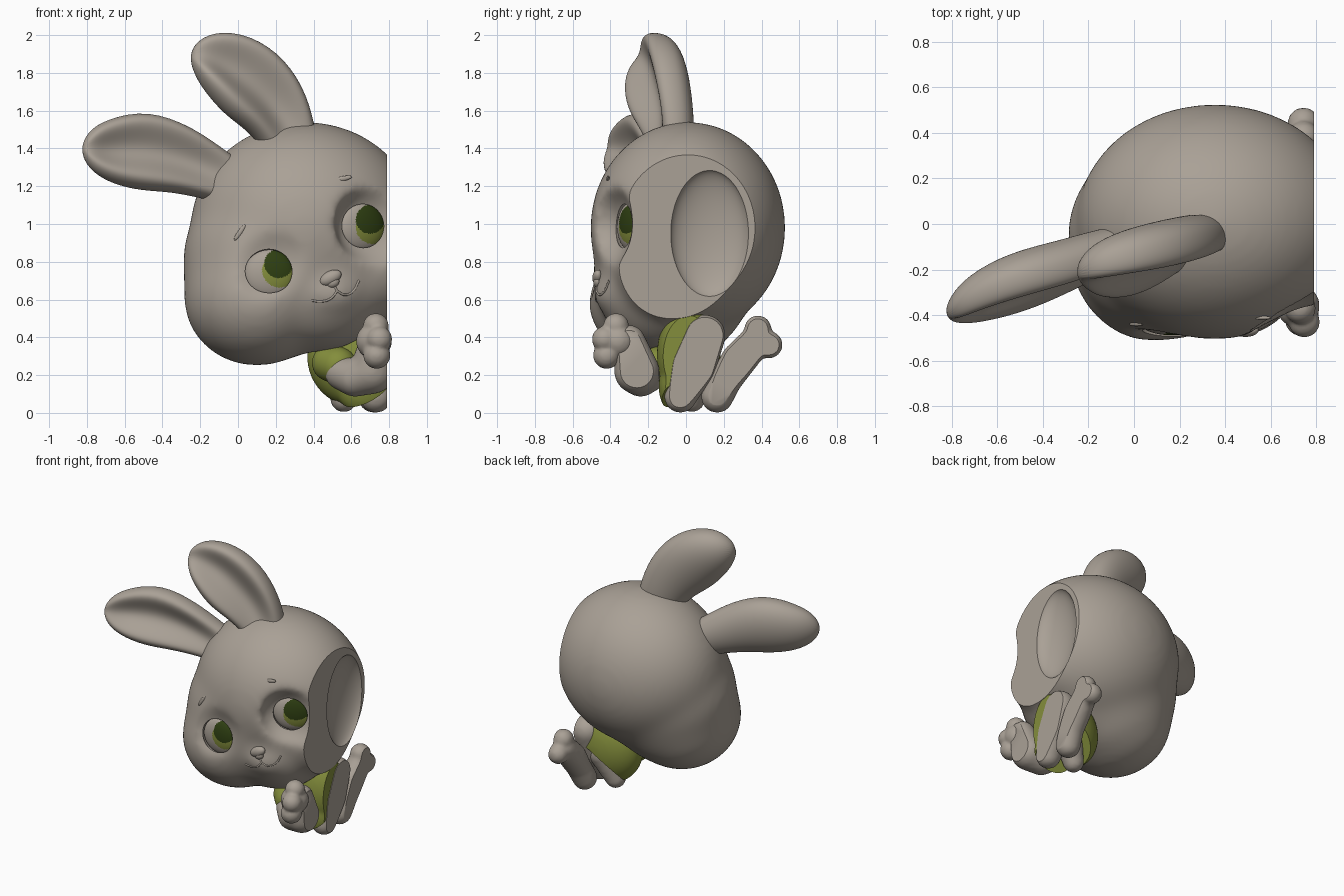
import bpy, bmesh, math
from mathutils import Vector, Matrix

if "Cube" in bpy.data.objects:
    bpy.data.objects.remove(bpy.data.objects["Cube"])

CUT = 0.79                      # the whole figure is sliced flat at this x


def material(name, rgb):
    m = bpy.data.materials.new(name)
    m.diffuse_color = (*rgb, 1)
    m.use_nodes = True
    m.node_tree.nodes["Principled BSDF"].inputs["Base Color"].default_value = m.diffuse_color
    return m


FUR = material("warm grey", (0.40, 0.355, 0.305))
VEST = material("olive green", (0.23, 0.27, 0.045))
PUPIL = material("dark green", (0.028, 0.05, 0.006))


def to_object(name, bm, *mats):
    me = bpy.data.meshes.new(name)
    bm.to_mesh(me)
    bm.free()
    ob = bpy.data.objects.new(name, me)
    bpy.context.collection.objects.link(ob)
    for m in mats:
        me.materials.append(m)
    return ob


def bake(ob):
    """Apply all modifiers."""
    bpy.context.view_layer.update()
    me = bpy.data.meshes.new_from_object(ob.evaluated_get(bpy.context.evaluated_depsgraph_get()))
    ob.modifiers.clear()
    ob.data = me


def shade(ob):
    bpy.ops.object.select_all(action='DESELECT')
    ob.select_set(True)
    bpy.context.view_layer.objects.active = ob
    bpy.ops.object.shade_smooth_by_angle(angle=math.radians(40))


def add_ball(bm, centre, radii, rot=None, sub=4):
    r = radii if isinstance(radii, tuple) else (radii,) * 3
    bmesh.ops.create_icosphere(bm, subdivisions=sub, radius=1,
                               matrix=Matrix.LocRotScale(Vector(centre), rot, Vector(r)))


def slice_off(ob, point=(CUT, 0, 0), normal=(1, 0, 0)):
    """Cut away the side the normal points to and close the hole."""
    bm = bmesh.new()
    bm.from_mesh(ob.data)
    bmesh.ops.bisect_plane(bm, geom=bm.verts[:] + bm.edges[:] + bm.faces[:], dist=1e-5,
                           plane_co=point, plane_no=normal, clear_outer=True)
    edges = [e for e in bm.edges if e.is_boundary]
    if edges:
        bmesh.ops.holes_fill(bm, edges=edges)
    bm.to_mesh(ob.data)
    bm.free()


def melt(ob, voxel, smooth):
    m = ob.modifiers.new("melt", 'REMESH')
    m.mode, m.voxel_size = 'VOXEL', voxel
    s = ob.modifiers.new("soften", 'SMOOTH')
    s.factor, s.iterations = 0.5, smooth
    bake(ob)


def blob(name, balls, mat, voxel=0.014, smooth=6):
    """Melt overlapping balls into one smooth skin."""
    bm = bmesh.new()
    for c, r in balls:
        add_ball(bm, c, r)
    ob = to_object(name, bm, mat)
    melt(ob, voxel, smooth)
    return ob


def limb(name, path, mat=FUR, extra=()):
    """Chain of (x, y, z, radius) points filled in as a smooth limb."""
    balls = list(extra)
    for a, b in zip(path, path[1:]):
        for i in range(7):
            p = Vector(a).lerp(Vector(b), i / 6)
            balls.append((p[:3], p[3]))
    ob = blob(name, balls, mat)
    slice_off(ob)
    shade(ob)


def ear(name, path, roll):
    """Loft along (x, y, z, half width, half depth) with a hollow front."""
    bm = bmesh.new()
    rings, n = [], 32
    for i, p in enumerate(path):
        a, b = path[max(i - 1, 0)], path[min(i + 1, len(path) - 1)]
        t = (Vector(b[:3]) - Vector(a[:3])).normalized()
        w = t.cross(Vector((0, 1, 0))).normalized()
        if w.z < 0:
            w.negate()
        front = t.cross(w).normalized()
        if front.y > 0:
            front.negate()
        c, s = math.cos(roll), math.sin(roll)
        w, front = w * c - front * s, front * c + w * s
        h = min(1, 1.6 * math.sin(math.pi * i / (len(path) - 1)) ** 1.5)
        ring = []
        for k in range(n):
            c, s = math.cos(2 * math.pi * k / n), math.sin(2 * math.pi * k / n)
            if s > 0:
                s = (1 - h) * s + h * (1.25 * s - 1.15 * s ** 5)
            ring.append(bm.verts.new(Vector(p[:3]) + w * (p[3] * c) + front * (p[4] * s)))
        rings.append(ring)
    for r, q in zip(rings, rings[1:]):
        for k in range(n):
            bm.faces.new((r[k], r[(k + 1) % n], q[(k + 1) % n], q[k]))
    bm.faces.new(rings[0])
    bm.faces.new(rings[-1])
    bmesh.ops.recalc_face_normals(bm, faces=bm.faces[:])
    ob = to_object(name, bm, FUR)
    ob.modifiers.new("smooth", 'SUBSURF').levels = 2
    bake(ob)
    shade(ob)


def carve(ob, centre, radii, rot=None):
    bm = bmesh.new()
    add_ball(bm, centre, radii, rot, 5)
    cutter = to_object("cutter", bm, FUR)
    m = ob.modifiers.new("carve", 'BOOLEAN')
    m.operation, m.solver, m.object = 'DIFFERENCE', 'EXACT', cutter
    bake(ob)
    bpy.data.objects.remove(cutter)


# Head: skull, cheeks, chin and muzzle melted together, with shallow eye hollows
head = blob("head", [((0.355, 0.01, 0.98), (0.61, 0.52, 0.565)),
                     ((0.22, -0.05, 0.81), (0.515, 0.46, 0.485)),
                     ((0.16, -0.08, 0.70), (0.45, 0.435, 0.43)),
                     ((0.10, -0.11, 0.61), (0.39, 0.415, 0.365)),
                     ((0.42, -0.13, 0.66), (0.38, 0.34, 0.34)),
                     ((0.70, -0.06, 0.80), (0.33, 0.32, 0.32)),
                     ((0.48, -0.33, 0.63), (0.19, 0.17, 0.12))], FUR, 0.022, 40)
carve(head, (0.15, -0.57, 0.80), (0.25, 0.12, 0.22))
carve(head, (0.82, -0.44, 1.00), (0.31, 0.16, 0.24))
melt(head, 0.02, 24)


def surface(x, z):
    """Point on the face, seen from the front."""
    bpy.context.view_layer.update()
    return head.ray_cast(Vector((x, -2, z)), Vector((0, 1, 0)))[1]


# Face features placed on the uncut head
eyes = [("left_eye", surface(0.165, 0.735), Vector((0, -1, 0)), (0.22, 0.755), (0.215, 0.79)),
        ("right_eye", surface(0.665, 0.985), Vector((0.47, -0.88, 0)), (0.715, 0.985), (0.70, 1.025))]

for name, x, z, radii, turn in [("nose", 0.49, 0.715, (0.062, 0.03, 0.036), -27),
                                ("nose_tip", 0.503, 0.692, (0.035, 0.022, 0.028), -27),
                                ("left_brow", 0.01, 0.955, (0.05, 0.009, 0.013), -55),
                                ("right_brow", 0.555, 1.24, (0.05, 0.009, 0.013), -12)]:
    bm = bmesh.new()
    add_ball(bm, surface(x, z), radii, Matrix.Rotation(math.radians(turn), 3, 'Y').to_quaternion())
    shade(to_object(name, bm, FUR))

for name, pts in [("mouth_left", [(0.39, 0.595), (0.44, 0.59), (0.49, 0.605), (0.525, 0.645)]),
                  ("mouth_right", [(0.525, 0.645), (0.565, 0.625), (0.61, 0.645), (0.64, 0.70)]),
                  ("lip_groove", [(0.505, 0.68), (0.525, 0.645)])]:
    cu = bpy.data.curves.new(name, 'CURVE')
    cu.dimensions, cu.bevel_depth, cu.bevel_resolution = '3D', 0.006, 2
    sp = cu.splines.new('BEZIER')
    sp.bezier_points.add(len(pts) - 1)
    for bp, q in zip(sp.bezier_points, pts):
        bp.co = surface(*q)
        bp.handle_left_type = bp.handle_right_type = 'AUTO'
    cu.use_fill_caps = True
    cu.materials.append(FUR)
    bpy.context.collection.objects.link(bpy.data.objects.new(name, cu))

# Flat slice, hollow in the slice and eye sockets
slice_off(head)
carve(head, (CUT + 0.02, 0.125, 0.95), (0.10, 0.21, 0.34))
for name, p, nrm, iris, pupil in eyes:
    rot = nrm.to_track_quat('Z', 'Y')
    centre = p - nrm * 0.02
    carve(head, centre, (0.138, 0.136, 0.08), rot)
    bm = bmesh.new()
    bmesh.ops.create_uvsphere(bm, u_segments=80, v_segments=60, radius=1,
                              matrix=Matrix.LocRotScale(centre, rot, Vector((0.133, 0.129, 0.05))))
    # Iris and pupil picked by distance in the front view
    for f in bm.faces:
        c = f.calc_center_median()
        if f.normal.dot(nrm) > 0:
            if math.dist((c.x, c.z), pupil) < 0.076:
                f.material_index = 2
            elif math.dist((c.x, c.z), iris) < 0.092:
                f.material_index = 1
    eye = to_object(name, bm, FUR, VEST, PUPIL)
    slice_off(eye)
    shade(eye)
shade(head)

# Ears, turned so the lower rim comes forward
ear("left_ear", [(0.05, -0.08, 1.18, 0.11, 0.09), (-0.1, -0.12, 1.25, 0.135, 0.11),
                 (-0.3, -0.2, 1.345, 0.185, 0.13), (-0.5, -0.26, 1.39, 0.22, 0.14),
                 (-0.68, -0.33, 1.385, 0.175, 0.115), (-0.78, -0.385, 1.395, 0.11, 0.07),
                 (-0.82, -0.405, 1.40, 0.03, 0.02)], math.radians(14))
ear("right_ear", [(0.30, -0.07, 1.35, 0.13, 0.10), (0.265, -0.08, 1.47, 0.16, 0.12),
                  (0.19, -0.115, 1.62, 0.20, 0.14), (0.07, -0.155, 1.745, 0.23, 0.15),
                  (-0.07, -0.185, 1.845, 0.20, 0.14), (-0.19, -0.21, 1.885, 0.135, 0.10),
                  (-0.25, -0.225, 1.885, 0.04, 0.03)], math.radians(24))

# Torso and vest, the hem sloping up towards the back
limb("torso", [(0.73, -0.03, 0.085, 0.085), (0.74, 0.04, 0.25, 0.12), (0.74, 0.10, 0.41, 0.11)])
vest = blob("vest", [((0.63, 0.015, 0.30), (0.265, 0.17, 0.27)),
                     ((0.67, -0.05, 0.14), (0.15, 0.095, 0.15))], VEST)
slice_off(vest, (0.58, -0.10, 0.015), (0.57, 0.85, -1))
slice_off(vest, (CUT - 0.003, 0, 0))
shade(vest)
limb("sleeve", [(0.49, -0.11, 0.265, 0.10), (0.53, -0.15, 0.25, 0.10)], VEST)

# Arm and hand with three fingers
limb("arm", [(0.55, -0.18, 0.21, 0.09), (0.62, -0.24, 0.185, 0.10),
             (0.71, -0.26, 0.22, 0.12), (0.73, -0.30, 0.38, 0.085)])
hand = blob("hand", [((0.72, -0.36, 0.38), 0.095), ((0.73, -0.37, 0.46), 0.068),
                     ((0.748, -0.43, 0.39), 0.068), ((0.735, -0.42, 0.305), 0.072)], FUR, 0.01, 5)
shade(hand)

# Legs: tucked front leg and the kicked-back leg with two toes
limb("front_leg", [(0.64, 0.06, 0.25, 0.10), (0.56, 0.03, 0.075, 0.072)])
limb("back_leg", [(0.72, 0.165, 0.085, 0.085), (0.735, 0.215, 0.18, 0.085), (0.74, 0.28, 0.28, 0.095),
                  (0.745, 0.37, 0.38, 0.085)],
     extra=[((0.745, 0.38, 0.445), 0.072), ((0.745, 0.44, 0.36), 0.072)])
